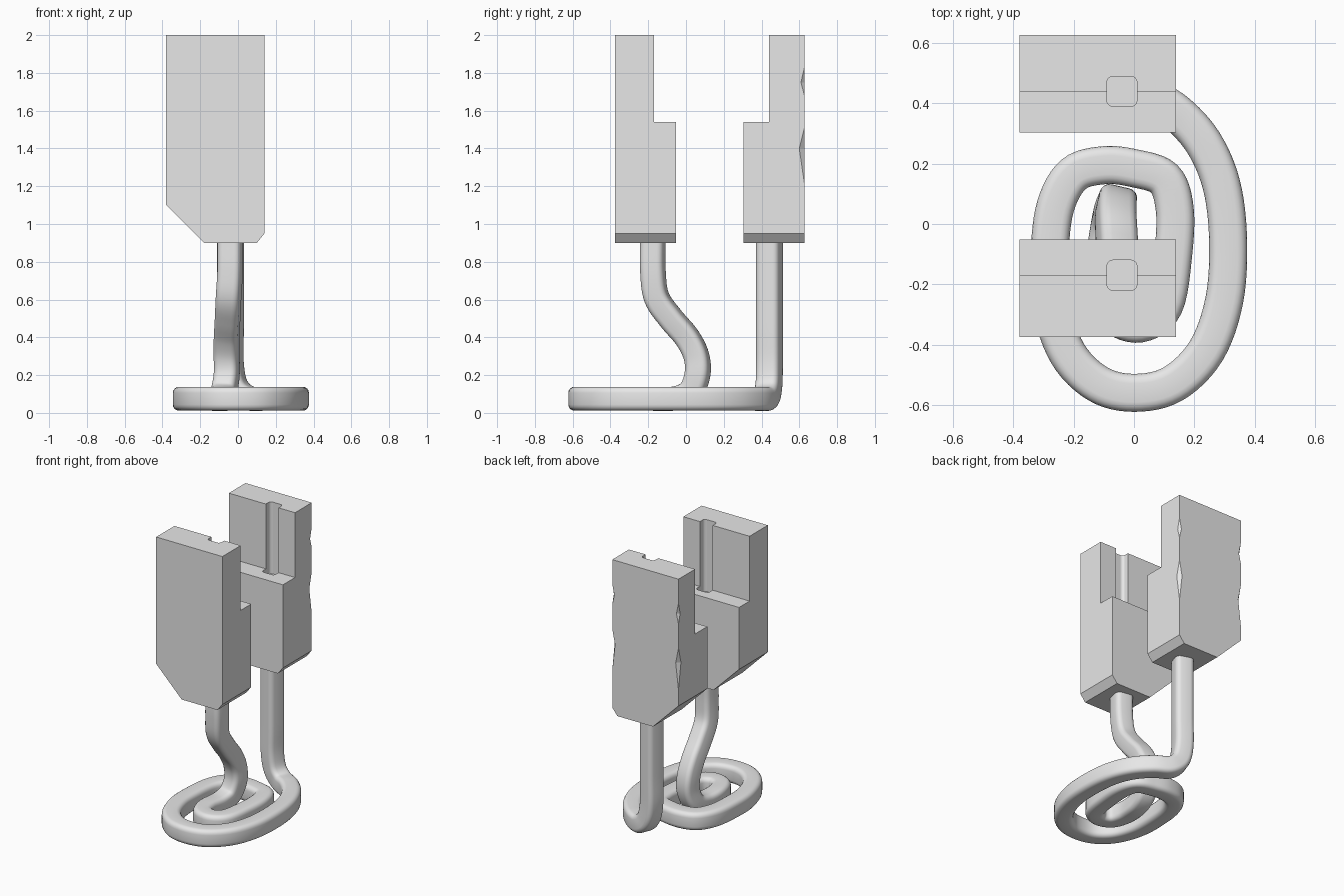
import bpy
import bmesh
from math import cos, sin, pi, radians
from mathutils import Vector

cube = bpy.data.objects.get("Cube")
if cube:
    bpy.data.objects.remove(cube, do_unlink=True)

# One plain grey for everything
grey = bpy.data.materials.new("plain_grey")
grey.use_nodes = True
grey.diffuse_color = (0.8, 0.8, 0.8, 1)
grey.node_tree.nodes["Principled BSDF"].inputs["Base Color"].default_value = grey.diffuse_color


def add_object(name, bm):
    bmesh.ops.recalc_face_normals(bm, faces=bm.faces)
    mesh = bpy.data.meshes.new(name)
    bm.to_mesh(mesh)
    bm.free()
    mesh.materials.append(grey)
    obj = bpy.data.objects.new(name, mesh)
    bpy.context.collection.objects.link(obj)
    return obj


def prism(name, outline, offset):
    """Extrude a flat outline along an offset vector."""
    bm = bmesh.new()
    face = bm.faces.new([bm.verts.new(p) for p in outline])
    ext = bmesh.ops.extrude_face_region(bm, geom=[face])
    moved = [g for g in ext["geom"] if isinstance(g, bmesh.types.BMVert)]
    bmesh.ops.translate(bm, verts=moved, vec=offset)
    return add_object(name, bm)


def cut(target, cutter):
    """Subtract the cutter, then discard it."""
    cutter.hide_render = True
    mod = target.modifiers.new("cut", 'BOOLEAN')
    mod.operation = 'DIFFERENCE'
    mod.solver = 'EXACT'
    mod.object = cutter
    bpy.context.view_layer.objects.active = target
    bpy.ops.object.modifier_apply(modifier=mod.name)
    bpy.data.objects.remove(cutter, do_unlink=True)


def rounded_square(half, radius, steps=4):
    """Corner-rounded square as 2D points."""
    pts = []
    for q, (sx, sy) in enumerate([(1, 1), (-1, 1), (-1, -1), (1, -1)]):
        for i in range(steps + 1):
            a = (q + i / steps) * pi / 2
            pts.append((sx * (half - radius) + radius * cos(a),
                        sy * (half - radius) + radius * sin(a)))
    return pts


# Terminal blocks: chamfered plate with a stepped face and a wire slot
SHELF, TOP = 1.54, 2.0
OUTLINE = [(-0.38, TOP), (-0.38, 1.1), (-0.18, 0.9), (0.1, 0.9), (0.14, 0.95), (0.14, TOP)]


def terminal_block(name, back, front, step, inward):
    block = prism(name, [(x, back, z) for x, z in OUTLINE], (0, front - back, 0))
    far = front + 0.1 * inward
    cut(block, prism("step_cutter",
                     [(-1, step, SHELF), (1, step, SHELF), (1, far, SHELF), (-1, far, SHELF)],
                     (0, 0, 1)))
    cut(block, prism("slot_cutter",
                     [(-0.04 + x, step + y, SHELF - 0.05) for x, y in rounded_square(0.05, 0.02)],
                     (0, 0, 1)))
    return block


front_block = terminal_block("front_block", -0.375, -0.052, -0.17, 1)
back_block = terminal_block("back_block", 0.627, 0.304, 0.44, -1)


def chip(block, x, y, side, low, mid, high, width, depth):
    """Knock a shallow wedge out of a vertical edge."""
    e = 0.01
    bm = bmesh.new()
    for p in [(x + e * side, y + e, low), (x + e * side, y + e, high),
              (x - width * side, y + e, mid), (x + e * side, y - depth, mid)]:
        bm.verts.new(p)
    bmesh.ops.convex_hull(bm, input=bm.verts)
    cut(block, add_object("chip_cutter", bm))


# Worn rear edges of the back block
for x, side in ((0.14, 1), (-0.38, -1)):
    chip(back_block, x, 0.627, side, 1.06, 1.4, 1.6, 0.03, 0.04)
    chip(back_block, x, 0.627, side, 1.6, 1.75, 1.92, 0.025, 0.03)

# Element path: front riser, flat double spiral, back riser
FLAT = 0.075
PATH = [
    (-0.04, -0.175, 0.93), (-0.042, -0.175, 0.75), (-0.05, -0.155, 0.61),
    (-0.055, -0.08, 0.5), (-0.06, 0.005, 0.4), (-0.06, 0.055, 0.3),
    (-0.06, 0.06, 0.2), (-0.075, 0.02, 0.11),
    (-0.09, -0.07), (-0.1, -0.2), (-0.065, -0.3), (0.02, -0.33), (0.1, -0.27),
    (0.13, -0.1), (0.135, 0.05), (0.1, 0.15), (0, 0.185), (-0.1, 0.195),
    (-0.2, 0.165), (-0.26, 0.06), (-0.28, -0.1), (-0.275, -0.27), (-0.22, -0.43),
    (-0.12, -0.53), (0, -0.56), (0.13, -0.53), (0.24, -0.42), (0.3, -0.25),
    (0.312, -0.05), (0.29, 0.13), (0.23, 0.27), (0.14, 0.37),
    (0.05, 0.42, 0.08), (-0.015, 0.438, 0.14), (-0.04, 0.442, 0.26),
    (-0.04, 0.442, 0.45), (-0.04, 0.442, 0.7), (-0.04, 0.442, 0.93),
]


def smooth_path(points, steps=6):
    """Resample points along a Catmull-Rom spline."""
    p = [Vector(q if len(q) == 3 else (*q, FLAT)) for q in points]
    p = [2 * p[0] - p[1]] + p + [2 * p[-1] - p[-2]]
    out = []
    for a, b, c, d in zip(p, p[1:], p[2:], p[3:]):
        for i in range(steps):
            t = i / steps
            out.append(0.5 * (2 * b + (c - a) * t + (2 * a - 5 * b + 4 * c - d) * t ** 2
                              + (3 * b - a - 3 * c + d) * t ** 3))
    return out + [p[-2]]


def sweep(name, path, section):
    """Sweep a section, carrying its frame outward from the flat middle."""
    n, mid = len(path), len(path) // 2
    tangents = [(path[min(i + 1, n - 1)] - path[max(i - 1, 0)]).normalized() for i in range(n)]
    ups = [None] * n
    ups[mid] = Vector((0, 0, 1))
    for order, back in ((range(mid + 1, n), -1), (range(mid - 1, -1, -1), 1)):
        for i in order:
            turn = tangents[i + back].rotation_difference(tangents[i])
            ups[i] = turn @ ups[i + back]
    bm = bmesh.new()
    rings = []
    for point, tangent, up in zip(path, tangents, ups):
        side = tangent.cross(up).normalized()
        rings.append([bm.verts.new(point + side * x + up * y) for x, y in section])
    for r, s in zip(rings, rings[1:]):
        for k in range(len(section)):
            bm.faces.new((r[k - 1], r[k], s[k], s[k - 1]))
    bm.faces.new(rings[0])
    bm.faces.new(rings[-1])
    return add_object(name, bm)


coil = sweep("spiral_element", smooth_path(PATH), rounded_square(0.063, 0.032))
bpy.ops.object.select_all(action='DESELECT')
coil.select_set(True)
bpy.context.view_layer.objects.active = coil
bpy.ops.object.shade_smooth_by_angle(angle=radians(40))
